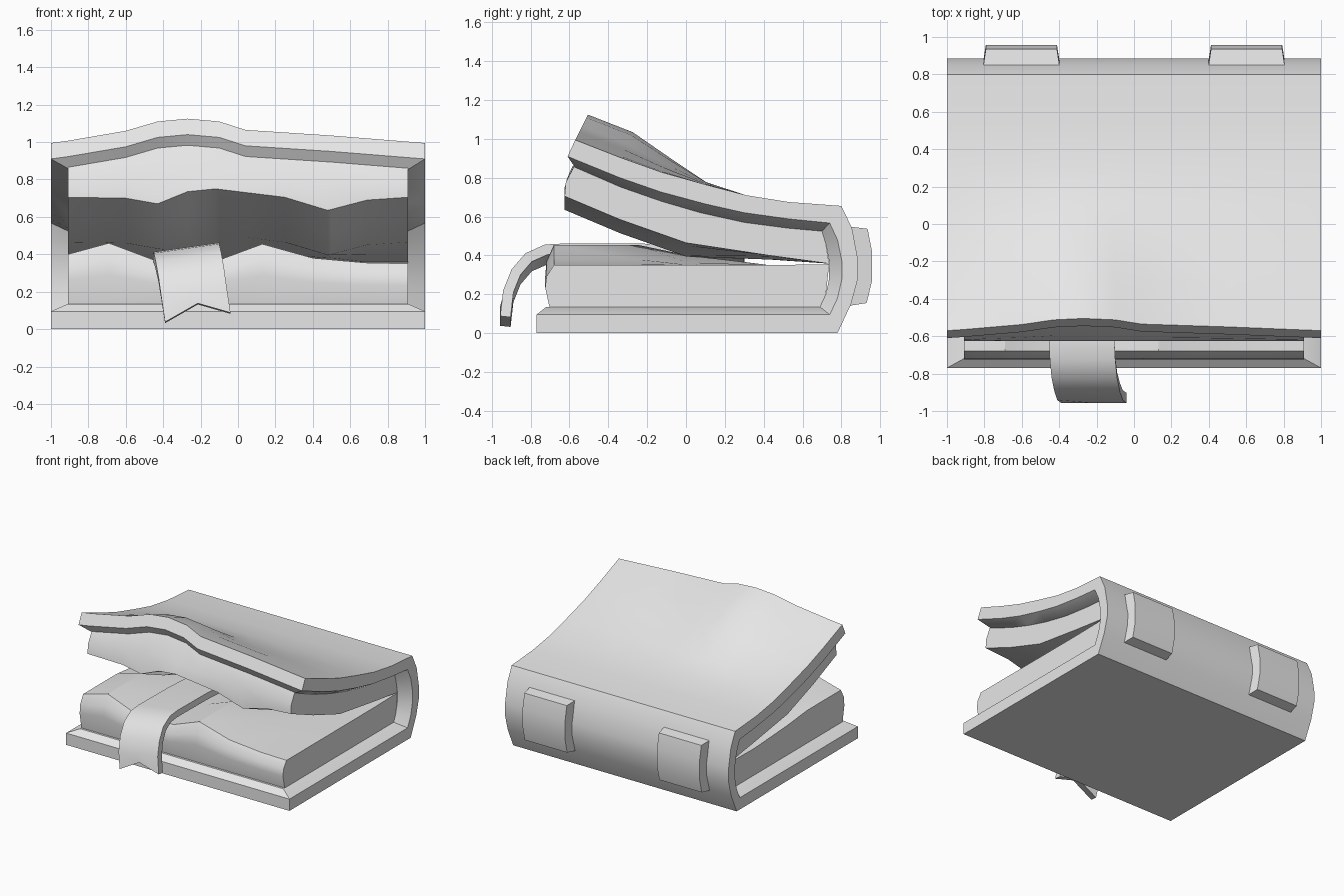
import bpy, bmesh, math

if "Cube" in bpy.data.objects:
    bpy.data.objects.remove(bpy.data.objects["Cube"])

GREY = bpy.data.materials.new("plain grey")
GREY.diffuse_color = (0.8, 0.8, 0.8, 1)
GREY.use_nodes = True
GREY.node_tree.nodes["Principled BSDF"].inputs["Base Color"].default_value = GREY.diffuse_color


def interp(table, x):
    """Piecewise linear lookup in a list of (x, value)."""
    for (x0, v0), (x1, v1) in zip(table, table[1:]):
        if x <= x1:
            return v0 + (v1 - v0) * (x - x0) / (x1 - x0)
    return table[-1][1]


def clamp(v):
    return max(0.0, min(1.0, v))


def loft(name, sections, angle=30):
    """Skin closed loops of 3D points and cap both ends."""
    bm = bmesh.new()
    loops = [[bm.verts.new(p) for p in s] for s in sections]
    n = len(loops[0])
    for a, b in zip(loops, loops[1:]):
        for i in range(n):
            j = (i + 1) % n
            bm.faces.new((a[i], a[j], b[j], b[i]))
    bm.faces.new(loops[0])
    bm.faces.new(loops[-1])
    bmesh.ops.remove_doubles(bm, verts=bm.verts, dist=0.0005)
    bmesh.ops.recalc_face_normals(bm, faces=bm.faces)
    me = bpy.data.meshes.new(name)
    bm.to_mesh(me)
    bm.free()
    me.materials.append(GREY)
    ob = bpy.data.objects.new(name, me)
    bpy.context.collection.objects.link(ob)
    bpy.ops.object.select_all(action='DESELECT')
    ob.select_set(True)
    bpy.context.view_layer.objects.active = ob
    bpy.ops.object.shade_smooth_by_angle(angle=math.radians(angle))
    return ob


# Raised wave across the front of the upper cover
HUMP = [(-1, 0), (-.91, .012), (-.6, .065), (-.43, .115), (-.27, .13), (-.1, .115),
        (.04, .07), (.5, .04), (.91, .007), (1, 0)]


def bend(p, x):
    """Lift an upper-cover profile point by the wave."""
    y, z = p
    if z < .5:
        return (x, y, z)
    h = interp(HUMP, x) * clamp((.14 - y) / .45)
    return (x, y + h * .5, z + h)


# Cover: outer profile, inner edge profile, and raised inner rim (y, z)
OUTER = [(-.77, 0), (.78, 0), (.85, .15), (.885, .28), (.885, .38), (.855, .54), (.80, .655),
         (.53, .675), (.31, .71), (.1, .765), (-.13, .83), (-.34, .905), (-.57, .995)]
EDGE = [(-.77, .095), (.74, .095), (.78, .18), (.803, .28), (.803, .37), (.78, .48), (.74, .567),
        (.53, .588), (.3, .62), (.1, .665), (-.13, .727), (-.34, .80), (-.61, .91)]
RIM = [(-.72, .135), (.69, .135), (.72, .2), (.737, .28), (.737, .37), (.72, .46), (.70, .525),
       (.53, .54), (.3, .57), (.07, .62), (-.13, .675), (-.34, .745), (-.575, .847)]

sections = []
for x, _ in HUMP:
    inner = EDGE if abs(x) == 1 else RIM
    chain = OUTER + [EDGE[-1]] + inner[::-1] + [EDGE[0]]
    sections.append([bend(p, x) for p in chain])
loft("book_cover", sections)

# Lower page block with a wavy top
LOW = [(-.91, .40), (-.69, .46), (-.45, .37), (-.1, .37), (.13, .455), (.4, .38), (.68, .355), (.91, .35)]
sections = []
for x, h in LOW:
    d = h - .35
    prof = [(-.70, .12), (-.725, .12 + (h - .12) * .5), (-.718, .12 + (h - .12) * .75), (-.68, h),
            (-.25, h), (0, .35 + d * .5), (.43, .35), (.737, .355), (.72, .2), (.69, .12)]
    sections.append([(x, y, z) for y, z in prof])
loft("lower_pages", sections)

# Upper page block following the cover, with a wavy lower edge
LIP = [(-.91, .705), (-.6, .70), (-.43, .67), (-.27, .735), (-.12, .75), (.25, .705),
       (.48, .635), (.69, .69), (.91, .705)]
xs = sorted({x for x, _ in LIP} | {x for x, _ in HUMP if abs(x) < .91})
sections = []
for x in xs:
    b = interp(LIP, x)
    d = b - .705
    top = [bend(p, x) for p in RIM[6:]]
    top = [(px, y, z + .012) for px, y, z in top]
    h = interp(HUMP, x)
    face = [(x, -.62 + h * .2, .775 + h * .5), (x, -.625, b)]
    under = [(x, -.34, .585 + d), (x, 0, .465 + d), (x, .43, .40 + d * .3), (x, .737, .358)]
    sections.append(top + face + under + [(x, .72, .46)])
loft("upper_pages", sections)

# Ribbon bookmark hanging over the front, with a notched end: (y, z, x centre)
PATH = [(.3, .385, -.27), (-.25, .41, -.275), (-.62, .41, -.28), (-.72, .405, -.275), (-.81, .365, -.265),
        (-.875, .29, -.25), (-.915, .19, -.235), (-.93, .06, -.215)]
sections = []
for i, (y, z, cx) in enumerate(PATH):
    a, b = PATH[max(i - 1, 0)], PATH[min(i + 1, len(PATH) - 1)]
    ty, tz = b[0] - a[0], b[1] - a[1]
    length = math.hypot(ty, tz)
    ny, nz = tz / length * .027, -ty / length * .027
    end = i == len(PATH) - 1
    rise = [-.025, .075 if end else 0, .025]
    cols = [(cx - .175, rise[0]), (cx, rise[1]), (cx + .175, rise[2])]
    front = [(x, y + ny, z + nz + r) for x, r in cols]
    back = [(x, y - ny, z - nz + r) for x, r in reversed(cols)]
    sections.append(front + back)
loft("ribbon_bookmark", sections, 35)

# Two raised bands on the spine
BAND = [(.93, .155), (.958, .27), (.958, .42), (.935, .537)]
BASE = [(.835, .14), (.865, .27), (.865, .42), (.835, .55)]
for side, label in ((-1, "left"), (1, "right")):
    cx = side * .602
    sections = []
    for x0, x1 in ((-.205, -.19), (.205, .19)):
        sections.append([(cx + x1, y, z) for y, z in BAND] + [(cx + x0, y, z) for y, z in BASE[::-1]])
    loft("spine_band_" + label, sections)
